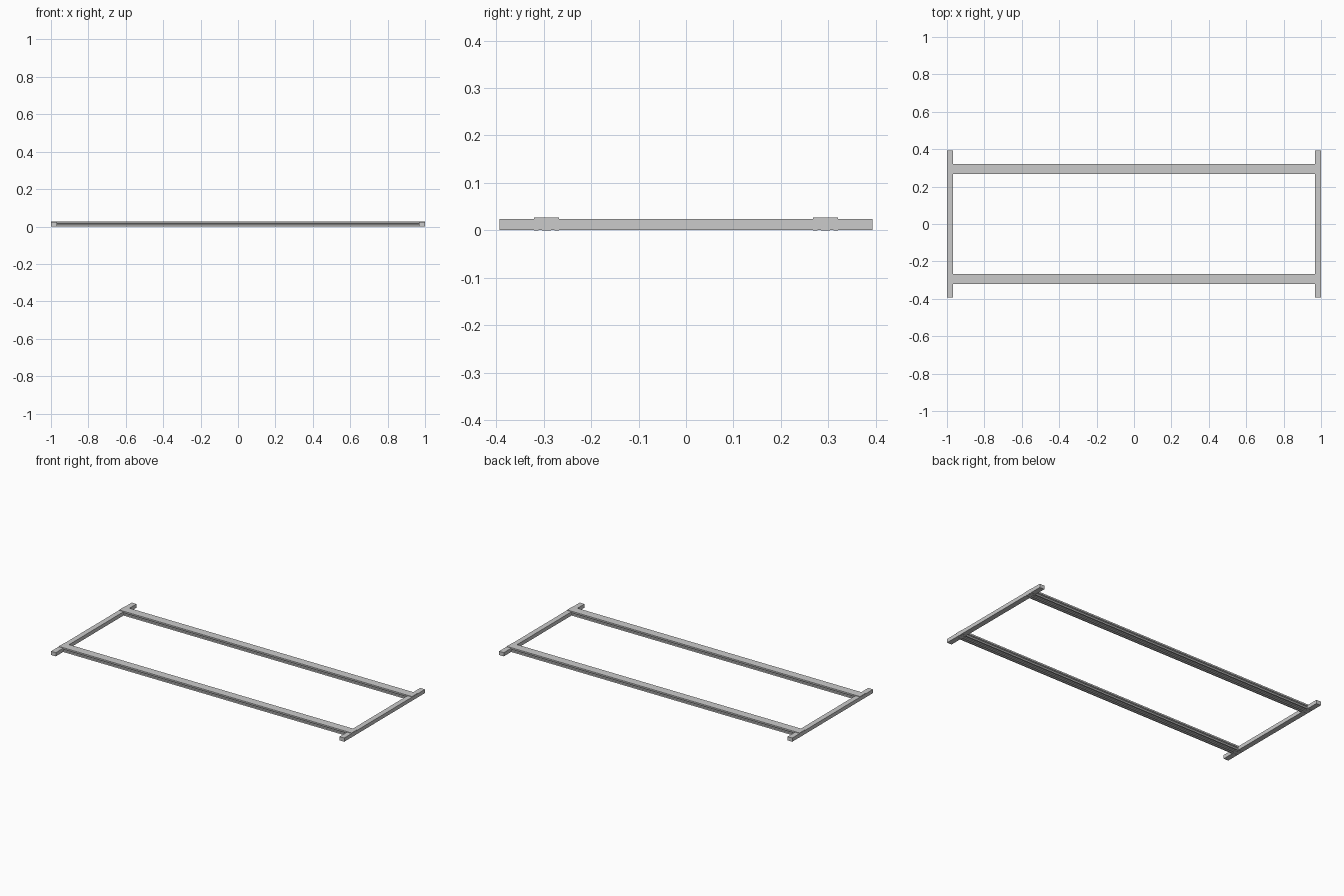
import bpy, bmesh

if "Cube" in bpy.data.objects:
    bpy.data.objects.remove(bpy.data.objects["Cube"])

# Half of the slotted rail section (closed top, slots at the side and below)
HALF = [(7, 0), (7, 1.8), (4.5, 1.8), (7.5, 6), (12.5, 6), (15.5, 1.8),
        (13, 1.8), (13, 0), (20, 0), (20, 7), (18.2, 7), (18.2, 4.5),
        (14, 7.5), (14, 12.5), (18.2, 15.5), (18.2, 13), (20, 13), (20, 20)]
SY, SZ = 0.052 / 40, 0.027 / 20


def finish(name, bm):
    bmesh.ops.recalc_face_normals(bm, faces=bm.faces)
    mesh = bpy.data.meshes.new(name)
    bm.to_mesh(mesh)
    bm.free()
    obj = bpy.data.objects.new(name, mesh)
    bpy.context.collection.objects.link(obj)
    return obj


def rail(name, y):
    section = HALF + [(-a, b) for a, b in reversed(HALF)]
    bm = bmesh.new()
    face = bm.faces.new([bm.verts.new((-0.999, y + a * SY, b * SZ)) for a, b in section])
    ext = bmesh.ops.extrude_face_region(bm, geom=[face], use_keep_orig=True)
    moved = [v for v in ext["geom"] if isinstance(v, bmesh.types.BMVert)]
    bmesh.ops.translate(bm, verts=moved, vec=(1.998, 0, 0))
    bmesh.ops.triangulate(bm, faces=[f for f in bm.faces if len(f.verts) > 4])
    return finish(name, bm)


def bar(name, x):
    bm = bmesh.new()
    bmesh.ops.create_cube(bm, size=1)
    bmesh.ops.scale(bm, verts=bm.verts, vec=(0.032, 0.786, 0.023))
    bmesh.ops.translate(bm, verts=bm.verts, vec=(x, 0, 0.0125))
    return finish(name, bm)


# Long rails and end crossbars
for side, s in (("front", -1), ("back", 1)):
    rail(side + "_rail", s * 0.294)
for side, s in (("left", -1), ("right", 1)):
    bar(side + "_crossbar", s * 0.984)
